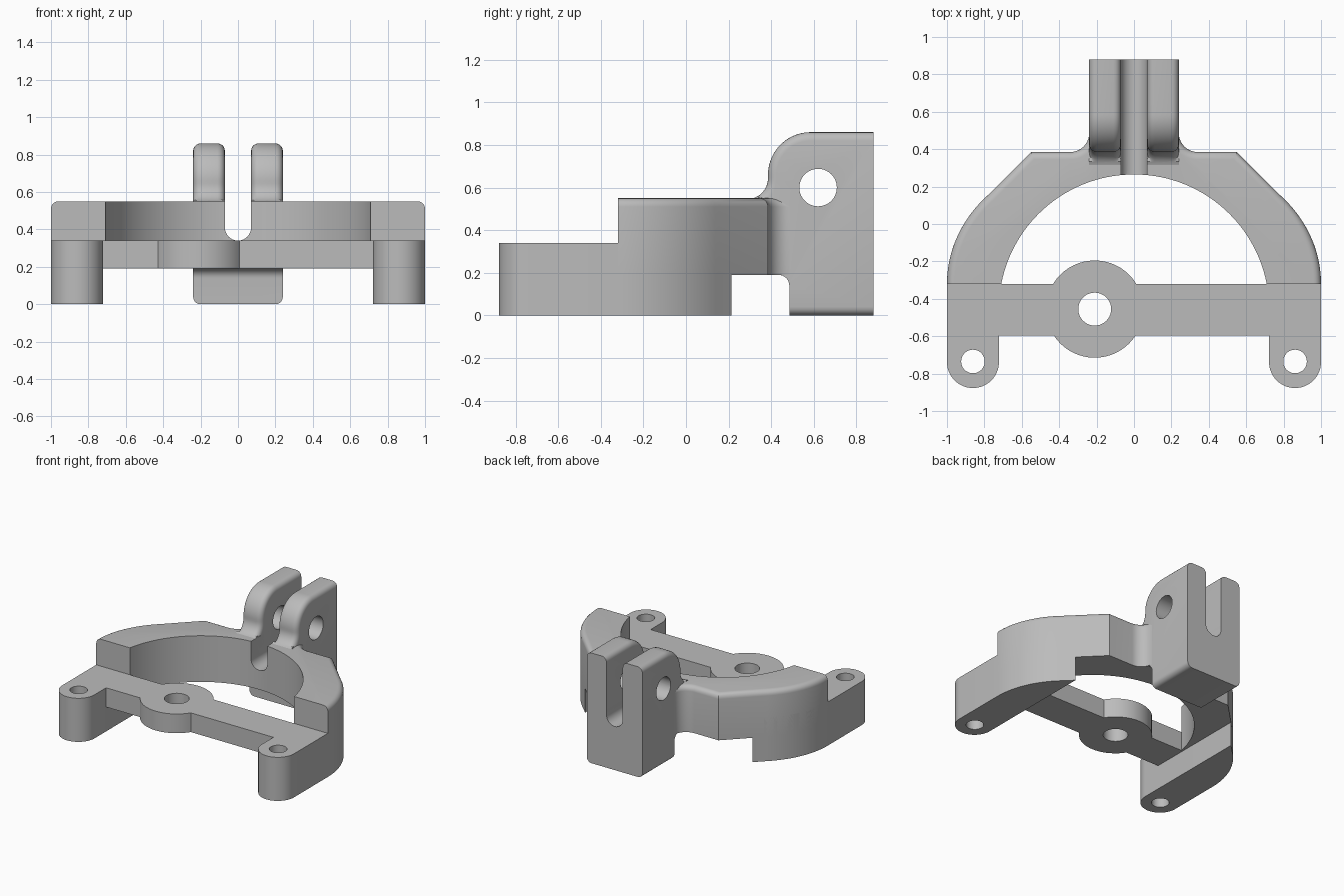
import bpy, bmesh
from math import sin, cos, radians
from mathutils import Vector

cube = bpy.data.objects.get("Cube")
if cube:
    bpy.data.objects.remove(cube, do_unlink=True)

GREY = (0.5, 0.5, 0.5, 1)
mat = bpy.data.materials.new("plain grey")
mat.use_nodes = True
mat.diffuse_color = GREY
mat.node_tree.nodes["Principled BSDF"].inputs["Base Color"].default_value = GREY

PLACE = {"x": lambda a, b, t: (t, a, b),
         "y": lambda a, b, t: (a, t, b),
         "z": lambda a, b, t: (a, b, t)}


def arc(cx, cy, rx, start, end, n=16, ry=None):
    ry = rx if ry is None else ry
    angles = [radians(start + (end - start) * i / n) for i in range(n + 1)]
    return [(cx + rx * cos(a), cy + ry * sin(a)) for a in angles]


def mirrored(points):
    return [(-x, y) for x, y in points]


def prism(name, outline, lo, hi, axis="z", rounded=None, radius=0.04):
    """Extrude an outline along an axis; round the rim edges picked by a rule."""
    bm = bmesh.new()
    place, k = PLACE[axis], "xyz".index(axis)
    rings = [[bm.verts.new(place(a, b, t)) for a, b in outline] for t in (lo, hi)]
    bm.faces.new(rings[0])
    bm.faces.new(rings[1])
    n = len(outline)
    for i in range(n):
        j = (i + 1) % n
        bm.faces.new((rings[0][i], rings[0][j], rings[1][j], rings[1][i]))
    bmesh.ops.recalc_face_normals(bm, faces=bm.faces)
    if rounded:
        rim = [e for e in bm.edges
               if abs(e.verts[0].co[k] - e.verts[1].co[k]) < 1e-5
               and rounded((e.verts[0].co + e.verts[1].co) / 2)]
        bmesh.ops.bevel(bm, geom=rim, offset=radius, segments=5,
                        profile=0.5, affect="EDGES", clamp_overlap=False)
    mesh = bpy.data.meshes.new(name)
    bm.to_mesh(mesh)
    bm.free()
    mesh.materials.append(mat)
    obj = bpy.data.objects.new(name, mesh)
    bpy.context.collection.objects.link(obj)
    return obj


def combine(obj, tool, operation="DIFFERENCE"):
    """Apply a boolean and discard the tool object."""
    mod = obj.modifiers.new("boolean", "BOOLEAN")
    mod.operation, mod.object, mod.solver = operation, tool, "EXACT"
    bpy.context.view_layer.objects.active = obj
    bpy.ops.object.modifier_apply(modifier=mod.name)
    bpy.data.objects.remove(tool, do_unlink=True)


def drill(obj, a, b, r, lo, hi, axis="z"):
    hole = arc(a, b, r, 0, 360, 40)[:-1]
    combine(obj, prism("hole_cutter", hole, lo, hi, axis))


def cut_slot(obj):
    slot = [(-0.07, 1), (0.07, 1)] + arc(0, 0.41, 0.07, 0, -180)
    combine(obj, prism("slot_cutter", slot, 0.1, 1, "y"))


parts = []

# Arch: curved flank, straight shoulder, cove into the rear bracket, round bore
flank = arc(0.25, -0.32, 0.75, 0, 45, 20, ry=0.672)
half = flank + [(0.55, 0.385)] + arc(0.34, 0.485, 0.1, -90, -180, 10)
bore = arc(0, -0.458, 0.723, 169, 11, 56)
arch = prism("arch", half + mirrored(half)[::-1] + bore, 0.19, 0.55,
             rounded=lambda m: m.z > 0.5 and -0.31 < m.y < 0.48
             and (m.xy - Vector((0, -0.458))).length > 0.78)
cut_slot(arch)
parts.append(arch)

# Crossbar with a round boss
bar = [(-0.8, -0.595), (0.8, -0.595), (0.8, -0.32), (-0.8, -0.32)]
crossbar = prism("crossbar", bar, 0.19, 0.34)
boss = prism("boss", arc(-0.21, -0.455, 0.26, 0, 360, 56)[:-1], 0.19, 0.34)
combine(crossbar, boss, "UNION")
drill(crossbar, -0.21, -0.455, 0.088, 0, 1)
parts.append(crossbar)

# Rear bracket: web between the two prongs
under = [(0.285, 0.19)] + arc(0.435, 0.14, 0.05, 90, 0, 8) + [(0.485, 0), (0.88, 0)]
web = prism("bracket_web", under + [(0.88, 0.45), (0.285, 0.45)], -0.075, 0.075, "x")
cut_slot(web)
parts.append(web)

# Mirrored prongs and legs
crown = arc(0.585, 0.66, 0.2, 90, 180, 20) + arc(0.285, 0.645, 0.1, 0, -90, 12)
leg_outline = arc(0.861, -0.738, 0.139, 180, 360, 28) + flank + [(0.722, 0.213)]
for side, s in (("left", 1), ("right", -1)):
    prong = prism(side + "_prong", under + [(0.88, 0.86)] + crown,
                  0.07 * s, 0.24 * s, "x",
                  rounded=lambda m: (m.z < 0.01 and abs(m.x) > 0.2)
                  or (m.z > 0.56 and m.y < 0.87))
    drill(prong, 0.62, 0.6, 0.088, -1, 1, "x")
    outline = leg_outline if s > 0 else mirrored(leg_outline)
    leg = prism(side + "_leg", outline, 0, 0.34)
    drill(leg, 0.861 * s, -0.735, 0.063, -1, 1)
    parts += [prong, leg]

# Smooth curves, crisp corners
bpy.ops.object.select_all(action="DESELECT")
for obj in parts:
    obj.select_set(True)
bpy.context.view_layer.objects.active = arch
bpy.ops.object.shade_smooth_by_angle(angle=radians(30))
